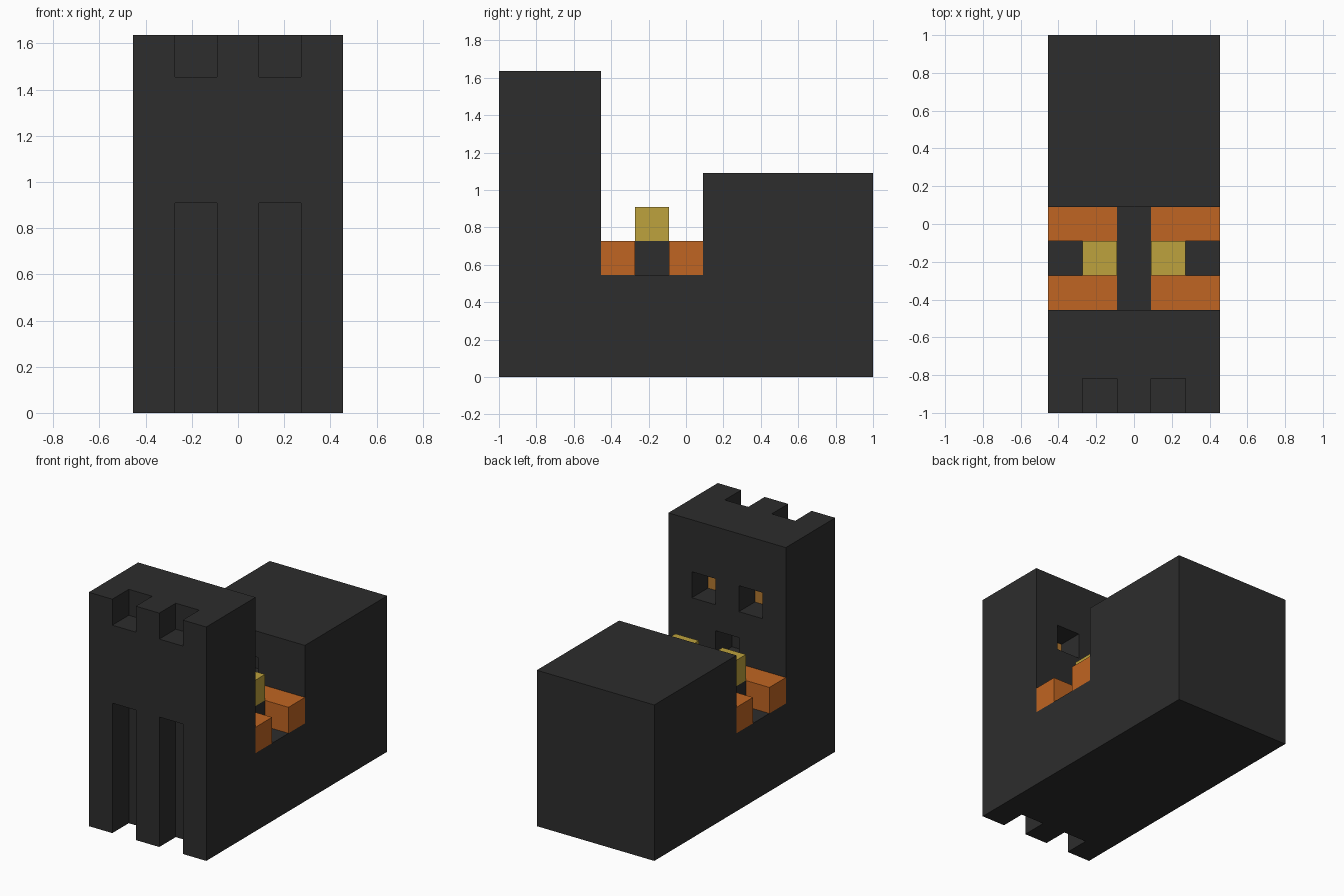
import bpy
import bmesh
from mathutils import Matrix, Vector

U = 1 / 11  # one block unit

if "Cube" in bpy.data.objects:
    bpy.data.objects.remove(bpy.data.objects["Cube"], do_unlink=True)


def material(name, rgb):
    m = bpy.data.materials.new(name)
    m.use_nodes = True
    m.diffuse_color = (*rgb, 1)
    m.node_tree.nodes["Principled BSDF"].inputs["Base Color"].default_value = (*rgb, 1)
    return m


charcoal = material("charcoal", (0.026, 0.026, 0.026))
orange = material("orange", (0.527, 0.13, 0.016))
yellow = material("yellow", (0.509, 0.361, 0.047))
amber = material("amber", (0.45, 0.19, 0.03))


def add_box(bm, x, y, z):
    """Add a box given its three (min, max) ranges in block units."""
    size = Vector([b - a for a, b in (x, y, z)]) * U
    mid = Vector([(a + b) / 2 for a, b in (x, y, z)]) * U
    bmesh.ops.create_cube(bm, size=1, matrix=Matrix.Translation(mid) @ Matrix.Diagonal((*size, 1)))


def finish(bm, name, mat):
    bmesh.ops.recalc_face_normals(bm, faces=bm.faces)
    mesh = bpy.data.meshes.new(name)
    bm.to_mesh(mesh)
    bm.free()
    mesh.materials.append(mat)
    obj = bpy.data.objects.new(name, mesh)
    bpy.context.collection.objects.link(obj)
    return obj


def box(name, mat, x, y, z):
    bm = bmesh.new()
    add_box(bm, x, y, z)
    return finish(bm, name, mat)


# Hull: side profile with a tall front tower, a low gap and a rear block
profile = [(-11, 0), (11, 0), (11, 12), (1, 12), (1, 6), (-5, 6), (-5, 18), (-11, 18)]
bm = bmesh.new()
face = bm.faces.new([bm.verts.new((-5 * U, y * U, z * U)) for y, z in profile])
side = bmesh.ops.extrude_face_region(bm, geom=[face])["geom"]
bmesh.ops.translate(bm, vec=(10 * U, 0, 0), verts=[v for v in side if isinstance(v, bmesh.types.BMVert)])
hull = finish(bm, "hull", charcoal)

# Recesses: front grooves, top notches, tower windows and centre slots
bm = bmesh.new()
for x in ((-3, -1), (1, 3)):
    add_box(bm, x, (-12, -9), (-1, 10))
    add_box(bm, x, (-12, -9), (16, 19))
    add_box(bm, x, (-7, -4), (12, 14))
add_box(bm, (-1, 1), (-7, -4), (8, 10))
add_box(bm, (-1, 1), (0, 3), (8, 10))
cutter = finish(bm, "recess_cutter", charcoal)
cutter.hide_render = True

mod = hull.modifiers.new("recesses", "BOOLEAN")
mod.operation = "DIFFERENCE"
mod.solver = "EXACT"
mod.object = cutter
bpy.context.view_layer.objects.active = hull
bpy.ops.object.modifier_apply(modifier=mod.name)
bpy.data.objects.remove(cutter, do_unlink=True)

# Central ridge joining the tower and the rear block
box("centre_ridge", charcoal, (-1, 1), (-5, 1), (6, 8))

# Parts repeated on each side
for label, s in (("left", 1), ("right", -1)):
    inner = sorted((s, 3 * s))
    wide = sorted((s, 5 * s))
    box(label + "_front_block", orange, wide, (-5, -3), (6, 8))
    box(label + "_rear_block", orange, wide, (-1, 1), (6, 8))
    box(label + "_pedestal", charcoal, inner, (-3, -1), (6, 8))
    box(label + "_yellow_cube", yellow, inner, (-3, -1), (8, 10))
    box(label + "_window_plate", amber, inner, (-7, -6.95), (12, 14))
